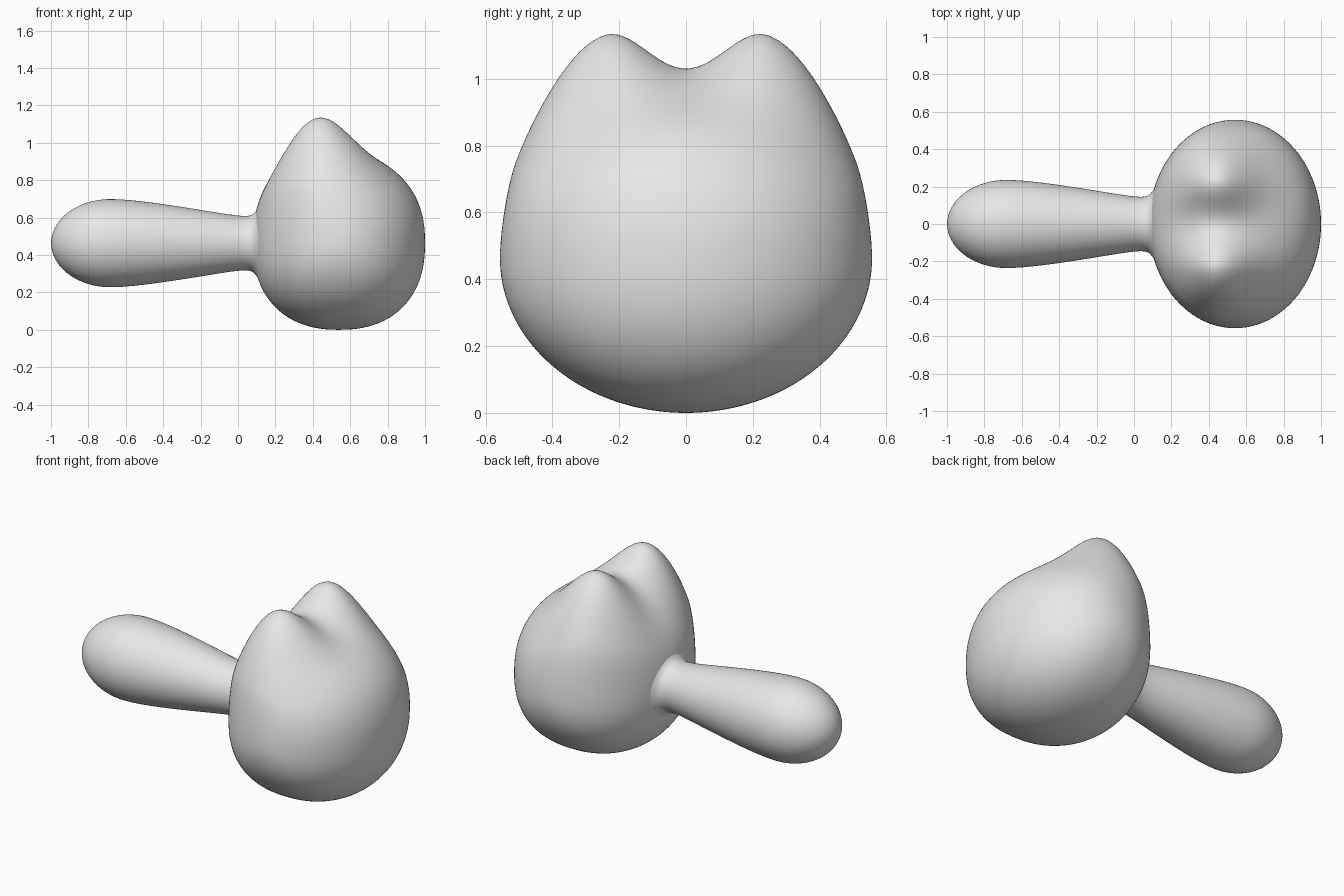
import bpy, bmesh, math

cube = bpy.data.objects.get("Cube")
if cube:
    bpy.data.objects.remove(cube, do_unlink=True)

grey = bpy.data.materials.new("plain_grey")
grey.use_nodes = True
GREY = (0.8, 0.8, 0.8, 1)
grey.diffuse_color = GREY
for node in grey.node_tree.nodes:
    if node.type == "BSDF_PRINCIPLED":
        node.inputs["Base Color"].default_value = GREY

MID_Z = 0.463


def finish(bm, name):
    bmesh.ops.recalc_face_normals(bm, faces=bm.faces[:])
    for f in bm.faces:
        f.smooth = True
    mesh = bpy.data.meshes.new(name)
    bm.to_mesh(mesh)
    bm.free()
    mesh.materials.append(grey)
    obj = bpy.data.objects.new(name, mesh)
    bpy.context.collection.objects.link(obj)
    return obj


def smoothstep(t):
    t = min(max(t, 0), 1)
    return t * t * (3 - 2 * t)


# Head: rounded ellipsoid whose top is pulled up into two soft ears
def ear_height(x, y):
    h = 0
    for side in (-1, 1):
        out = y * side - 0.255
        spread = 0.28 if out > 0 else 0.205
        h += 0.26 * math.exp(-((x - 0.425) / 0.24) ** 2 - (out / spread) ** 2)
    return h


def shape_head(co, power=2.3):
    n = co.normalized()
    xz = (abs(n.x) ** power + abs(n.z) ** power) ** (2 / power)
    n /= math.sqrt(xz + n.y ** 2)
    x, y, z = 0.54 + 0.46 * n.x, 0.557 * n.y, MID_Z * (1 + n.z)
    z += ear_height(x, y) * smoothstep(n.z / 0.4)
    return x, y, z


bm = bmesh.new()
bmesh.ops.create_icosphere(bm, subdivisions=6, radius=1)
for v in bm.verts:
    v.co = shape_head(v.co)
finish(bm, "head")

# Tail: lathed club with an elliptical tip and a small flare into the head
profile = []
for i in range(1, 11):
    a = math.pi / 2 * i / 10
    profile.append((-0.68 - 0.32 * math.cos(a), 0.238 * math.sin(a)))
profile += [(-0.6, 0.234), (-0.5, 0.224), (-0.35, 0.203), (-0.2, 0.179),
            (-0.05, 0.154), (0.02, 0.146), (0.06, 0.146), (0.085, 0.157),
            (0.105, 0.185), (0.13, 0.22), (0.2, 0.22)]

SIDES = 32
bm = bmesh.new()
rings = []
for x, r in profile:
    angles = [2 * math.pi * k / SIDES for k in range(SIDES)]
    rings.append([bm.verts.new((x, r * math.cos(a), MID_Z + r * math.sin(a)))
                  for a in angles])
for a, b in zip(rings, rings[1:]):
    for k in range(SIDES):
        j = (k + 1) % SIDES
        bm.faces.new((a[k], a[j], b[j], b[k]))
tip = bm.verts.new((-1, 0, MID_Z))
for k in range(SIDES):
    bm.faces.new((tip, rings[0][(k + 1) % SIDES], rings[0][k]))
tail = finish(bm, "tail")
sub = tail.modifiers.new("smooth", "SUBSURF")
sub.levels = sub.render_levels = 2
